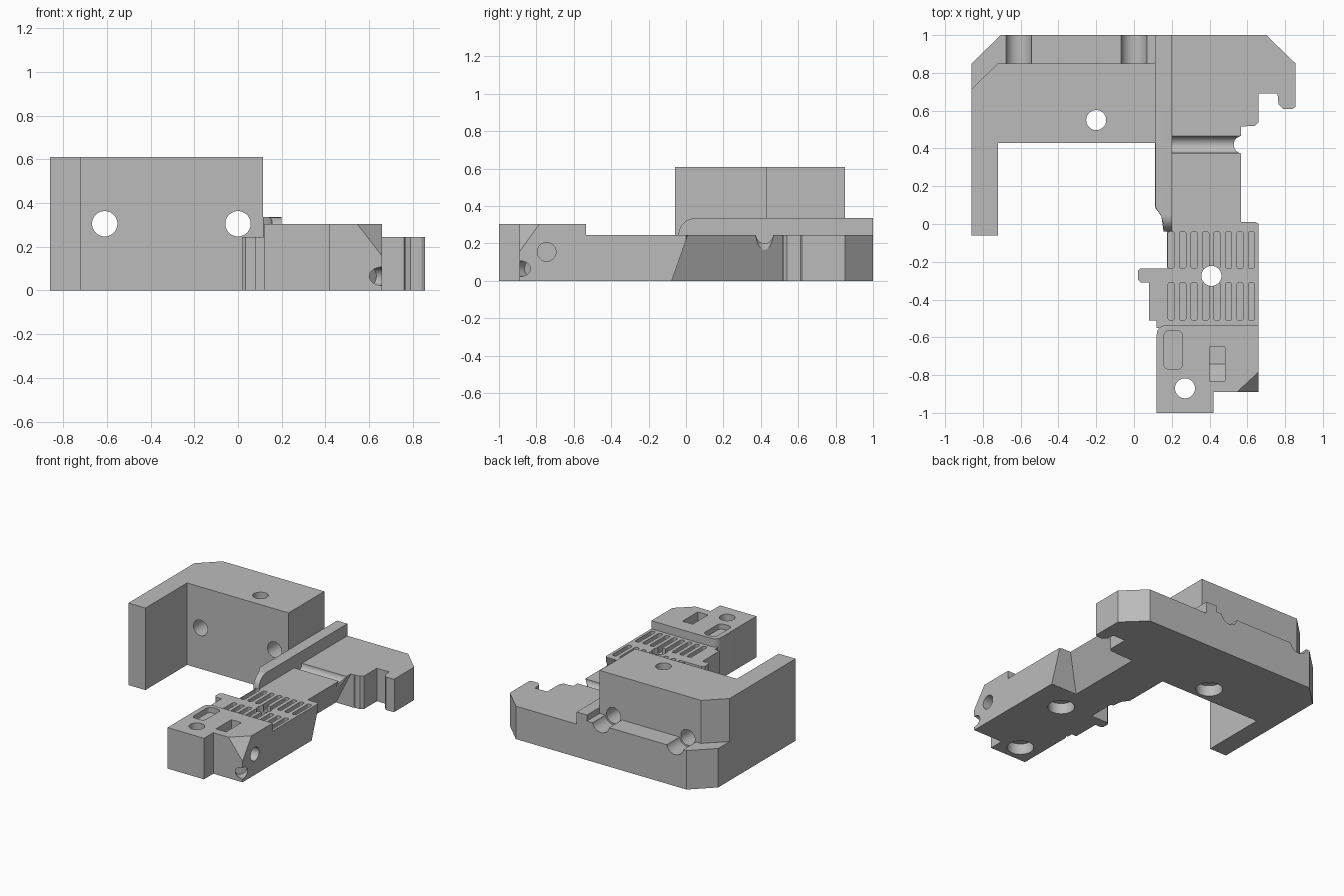
import bpy, bmesh, math
from mathutils import Vector, Matrix

if "Cube" in bpy.data.objects:
    bpy.data.objects.remove(bpy.data.objects["Cube"])

grey = bpy.data.materials.new("mid grey")
grey.use_nodes = True
COLOUR = (0.5, 0.5, 0.5, 1)
grey.diffuse_color = COLOUR
grey.node_tree.nodes["Principled BSDF"].inputs["Base Color"].default_value = COLOUR


def finish(bm, name):
    bmesh.ops.recalc_face_normals(bm, faces=bm.faces)
    mesh = bpy.data.meshes.new(name)
    bm.to_mesh(mesh)
    bm.free()
    mesh.materials.append(grey)
    obj = bpy.data.objects.new(name, mesh)
    bpy.context.collection.objects.link(obj)
    return obj


def prism(bm, outline, z0, z1):
    """Extrude an xy outline from z0 to z1."""
    face = bm.faces.new([bm.verts.new((x, y, z0)) for x, y in outline])
    out = bmesh.ops.extrude_face_region(bm, geom=[face])["geom"]
    verts = [v for v in out if isinstance(v, bmesh.types.BMVert)]
    bmesh.ops.translate(bm, vec=(0, 0, z1 - z0), verts=verts)


def rounded(x0, x1, y0, y1, r, corners=(1, 1, 1, 1), steps=6):
    """Rectangle outline with chosen corners rounded, counterclockwise from lower left."""
    pts = []
    spots = [(x0, y0, 1, 1), (x1, y0, -1, 1), (x1, y1, -1, -1), (x0, y1, 1, -1)]
    for i, (x, y, sx, sy) in enumerate(spots):
        if not corners[i]:
            pts.append((x, y))
            continue
        for k in range(steps + 1):
            a = math.pi + (i + k / steps) * math.pi / 2
            pts.append((x + sx * r + r * math.cos(a), y + sy * r + r * math.sin(a)))
    return pts


def cylinder(bm, centre, axis, r, depth):
    turn = Vector(axis).to_track_quat("Z", "Y").to_matrix().to_4x4()
    bmesh.ops.create_cone(bm, cap_ends=True, segments=40, radius1=r, radius2=r,
                          depth=depth, matrix=Matrix.Translation(centre) @ turn)


def hull(bm, points):
    bmesh.ops.convex_hull(bm, input=[bm.verts.new(p) for p in points])


def modify(obj, tool, operation="DIFFERENCE"):
    mod = obj.modifiers.new("cut", "BOOLEAN")
    mod.object, mod.operation, mod.solver = tool, operation, "EXACT"
    bpy.context.view_layer.objects.active = obj
    bpy.ops.object.modifier_apply(modifier=mod.name)
    bpy.data.objects.remove(tool)


def cut(obj, build, *args):
    bm = bmesh.new()
    build(bm, *args)
    modify(obj, finish(bm, "cutter"))


def part(name, outline, z0, z1):
    bm = bmesh.new()
    prism(bm, outline, z0, z1)
    return finish(bm, name)


def bolt_hole(obj, x, y):
    """Vertical through hole with a wide counterbore underneath."""
    cut(obj, cylinder, (x, y, 0.3), (0, 0, 1), 0.053, 1)
    cut(obj, cylinder, (x, y, 0), (0, 0, 1), 0.09, 0.16)


# Tall corner block with its side wall
block = part("corner_block", [(-0.86, -0.06), (-0.72, -0.06), (-0.72, 0.43), (0.115, 0.43),
                              (0.115, 0.85), (-0.72, 0.85), (-0.86, 0.715)], 0, 0.61)
ledge = part("rear_ledge", [(-0.86, 0.6), (0.115, 0.6), (0.115, 1), (-0.705, 1),
                            (-0.86, 0.85)], 0, 0.29)
modify(block, ledge, "UNION")
for x in (-0.61, 0):
    cut(block, cylinder, (x, 0.6, 0.305), (0, 1, 0), 0.058, 1.2)
    cut(block, cylinder, (x, 1.0, 0.305), (0, 1, 0), 0.07, 0.3)
bolt_hole(block, -0.2, 0.55)

# Low plate with hooked end, narrow waist and front arm
plate = part("base_plate", [
    (0.115, 1), (0.70, 1), (0.855, 0.85), (0.855, 0.62), (0.84, 0.61), (0.79, 0.61),
    (0.765, 0.635), (0.76, 0.69), (0.66, 0.69), (0.66, 0.54), (0.64, 0.52), (0.6, 0.52),
    (0.575, 0.5), (0.57, 0.47), (0.57, 0.03), (0.58, 0.013), (0.64, 0.013), (0.66, 0),
    (0.66, -0.55), (0.12, -0.55), (0.12, -0.51), (0.08, -0.51), (0.08, -0.31),
    (0.035, -0.31), (0.02, -0.295), (0.02, -0.25), (0.035, -0.235), (0.175, -0.235),
    (0.175, -0.04), (0.155, -0.03), (0.145, 0.04), (0.11, 0.09), (0.11, 0.43), (0.115, 0.44)],
    0, 0.245)

# Undercut side of the waist and the sloped end of the arm
cut(plate, hull, [(0.57, 0.012, 0.25), (0.44, -0.08, -0.01), (0.9, -0.08, -0.01),
                  (0.9, 0.012, 0.25), (0.57, 0.515, 0.25), (0.44, 0.515, -0.01),
                  (0.9, 0.515, -0.01), (0.9, 0.515, 0.25)])
# Cross groove with a round notch at its end
cut(plate, cylinder, (0.44, 0.42, 0.245), (1, 0, 0), 0.045, 0.48)
cut(plate, cylinder, (0.575, 0.42, 0.2), (0, 0, 1), 0.047, 0.5)

# Two rows of cooling slots
for y0, y1 in ((-0.235, -0.04), (-0.51, -0.31)):
    for i in range(8):
        x = 0.197 + i * 0.0607
        cut(plate, prism, rounded(x - 0.017, x + 0.017, y0, y1, 0.012), 0.195, 0.3)
bolt_hole(plate, 0.41, -0.275)

# Raised front head of the arm
head = part("front_head", rounded(0.12, 0.66, -0.89, -0.535, 0.05, (0, 0, 0, 1)), 0, 0.305)
nose = part("nose", [(0.12, -1), (0.42, -1), (0.42, -0.8), (0.12, -0.8)], 0, 0.305)
modify(head, nose, "UNION")
bolt_hole(head, 0.27, -0.87)
cut(head, prism, rounded(0.158, 0.258, -0.77, -0.565, 0.03), 0.265, 0.4)
# Square pocket with a ramped floor
cut(head, hull, [(x, y, z) for x in (0.4, 0.483)
                 for y, z in ((-0.65, 0.12), (-0.74, 0.12), (-0.83, 0.22),
                              (-0.65, 0.4), (-0.83, 0.4))])
# Side pin hole, corner hole and rounded outer corner
cut(head, cylinder, (0.66, -0.745, 0.155), (1, 0, 0), 0.05, 0.3)
cut(head, cylinder, (0.66, -0.89, 0.065), (1, -1, 0), 0.042, 0.16)
cut(head, hull, [(0.53, -0.9, 0.31), (0.67, -0.77, 0.31), (0.67, -0.9, 0.13),
                 (0.625, -0.9, 0.265), (0.63, -0.845, 0.285), (0.67, -0.85, 0.225),
                 (0.75, -1, 0.45)])

# Upright rail along the plate, rounded at its front top corner
bm = bmesh.new()
prism(bm, rounded(-0.04, 1, 0.1, 0.335, 0.09, (0, 0, 0, 1), 10), 0.115, 0.2)
for v in bm.verts:
    v.co = (v.co.z, v.co.x, v.co.y)
rail = finish(bm, "upright_rail")
cut(rail, prism, [(0, -0.1), (0.155, -0.1), (0.155, 0.0), (0.145, 0.04),
                  (0.113, 0.09), (0, 0.09)], 0, 0.5)

for obj in (block, plate, head, rail):
    bpy.ops.object.select_all(action="DESELECT")
    obj.select_set(True)
    bpy.context.view_layer.objects.active = obj
    bpy.ops.object.shade_smooth_by_angle(angle=math.radians(25))
